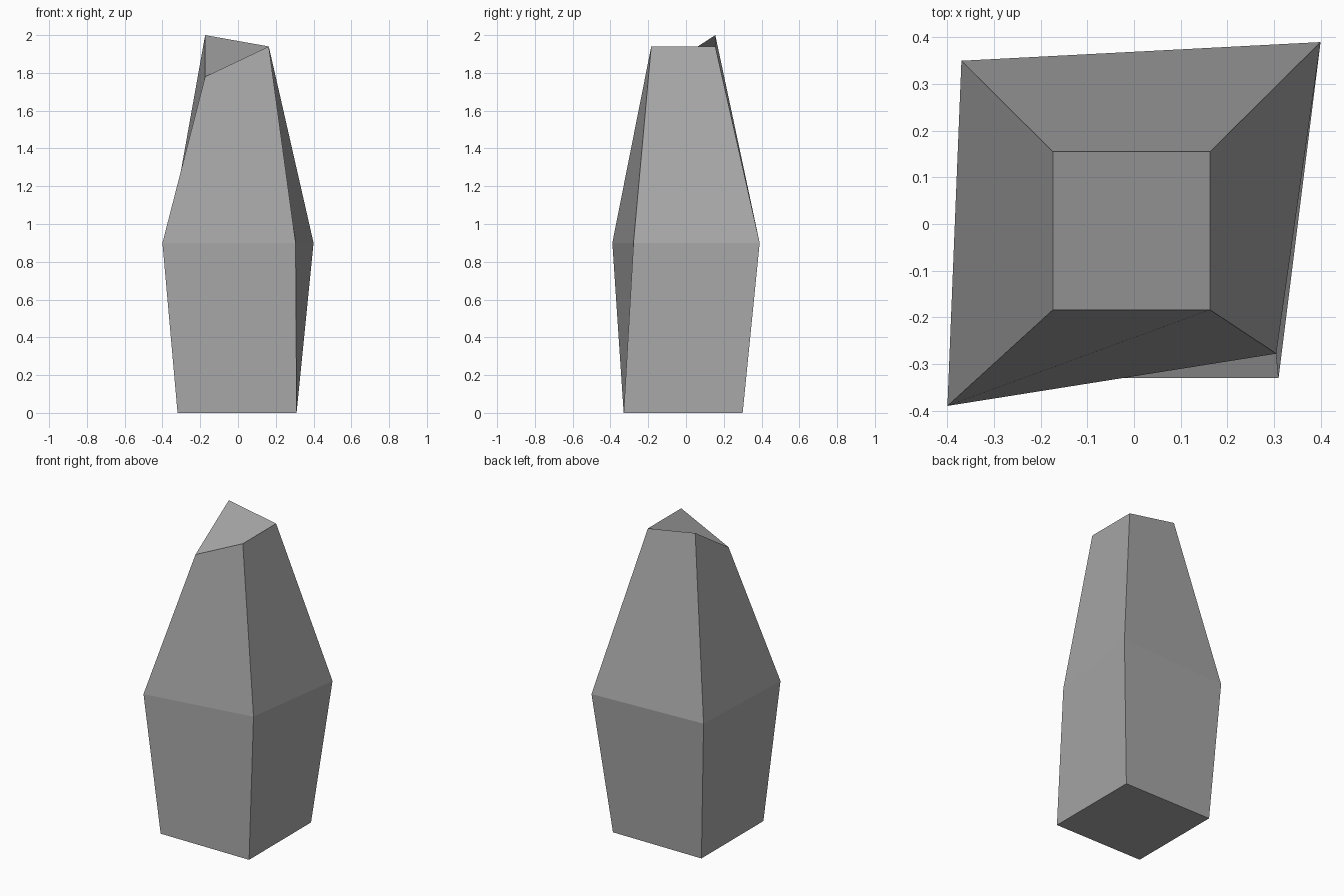
import bpy
import bmesh

# Remove the default cube
cube = bpy.data.objects.get("Cube")
if cube:
    bpy.data.objects.remove(cube, do_unlink=True)

# Single stone colour
stone = bpy.data.materials.new("stone grey")
stone.use_nodes = True
grey = (0.4, 0.4, 0.4, 1)
stone.diffuse_color = grey
stone.node_tree.nodes["Principled BSDF"].inputs["Base Color"].default_value = grey

# Four-cornered sections, running front left, front right, back right, back left on screen
base = [(-0.32, -0.33, 0), (0.31, -0.33, 0), (0.31, 0.30, 0), (-0.32, 0.30, 0)]
waist = [(-0.40, -0.39, 0.9), (0.305, -0.278, 0.9), (0.40, 0.39, 0.9), (-0.37, 0.35, 0.9)]
crown = [(-0.174, -0.184, 1.78), (0.163, -0.184, 1.94), (0.163, 0.155, 1.94), (-0.174, 0.155, 2)]

bm = bmesh.new()
rings = [[bm.verts.new(p) for p in section] for section in (base, waist, crown)]

# Sides between neighbouring sections
for low, high in zip(rings, rings[1:]):
    for i in range(4):
        j = (i + 1) % 4
        bm.faces.new((low[i], low[j], high[j], high[i]))

# Flat underside and slanted, broken top
bm.faces.new(rings[0][::-1])
bm.faces.new(rings[-1])

mesh = bpy.data.meshes.new("stone_pillar")
bm.to_mesh(mesh)
bm.free()
mesh.materials.append(stone)
pillar = bpy.data.objects.new("stone_pillar", mesh)
bpy.context.collection.objects.link(pillar)
